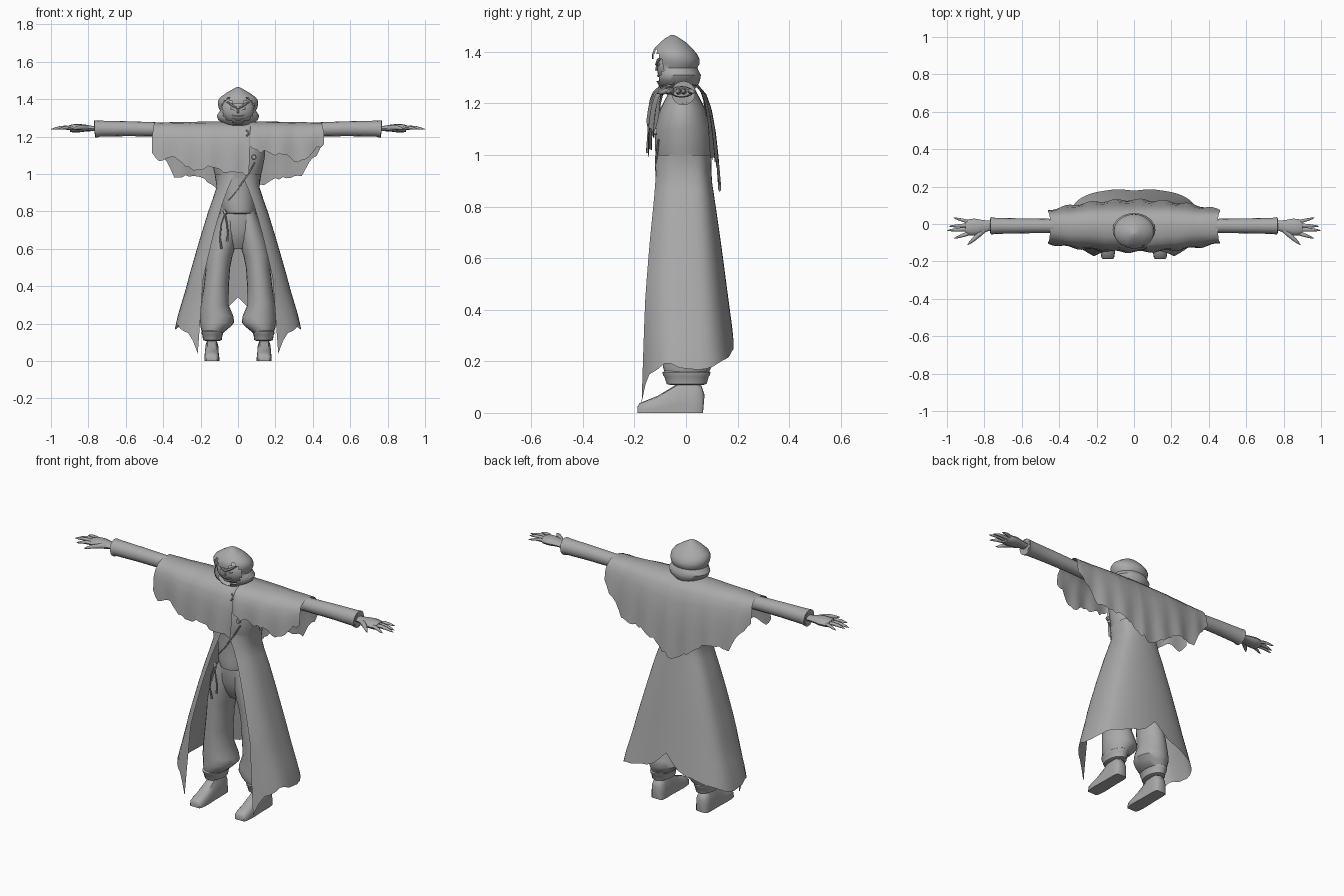
import bpy, bmesh, math, random
from mathutils import Vector

random.seed(4)
TAU = 2 * math.pi
grey = bpy.data.materials.new("cloth grey")
grey.diffuse_color = (0.4, 0.4, 0.4, 1)


def lerp(table, t):
    """Piecewise linear lookup; rows are (key, value, ...)."""
    if t <= table[0][0]:
        return table[0][1:]
    for a, b in zip(table, table[1:]):
        if t <= b[0]:
            f = (t - a[0]) / (b[0] - a[0])
            return tuple(p + (q - p) * f for p, q in zip(a[1:], b[1:]))
    return table[-1][1:]


def grid(name, rows, closed=False, caps=False, angle=45, skip=None):
    """Surface through rows of points, optionally closed round and capped."""
    bm = bmesh.new()
    vs = [[bm.verts.new(p) for p in r] for r in rows]
    n = len(rows[0])
    for i in range(len(rows) - 1):
        for j in range(n if closed else n - 1):
            k = (j + 1) % n
            if skip and skip(i, j):
                continue
            bm.faces.new((vs[i][j], vs[i][k], vs[i + 1][k], vs[i + 1][j]))
    if caps:
        bm.faces.new(vs[0])
        bm.faces.new(vs[-1])
    bmesh.ops.recalc_face_normals(bm, faces=bm.faces)
    me = bpy.data.meshes.new(name)
    bm.to_mesh(me)
    bm.free()
    me.materials.append(grey)
    me.shade_smooth()
    me.set_sharp_from_angle(angle=math.radians(angle))
    ob = bpy.data.objects.new(name, me)
    bpy.context.collection.objects.link(ob)
    return ob


def column(name, rings, n=20, skip=None):
    """Upright loft; rings are (z, centre x, half width, front y, back y)."""
    rows = []
    for z, cx, rx, yf, yb in rings:
        rows.append([(cx + rx * math.sin(TAU * j / n),
                      (yf + yb) / 2 - (yb - yf) / 2 * math.cos(TAU * j / n), z)
                     for j in range(n)])
    return grid(name, rows, True, True, skip=skip)


def tube(name, pts, radii, n=8, flat=1.0):
    """Round rod along points; flat squashes it along its second axis."""
    pts = [Vector(p) for p in pts]
    rows = []
    for i, p in enumerate(pts):
        d = (pts[min(i + 1, len(pts) - 1)] - pts[max(i - 1, 0)]).normalized()
        up = Vector((0, 0, 1)) if abs(d.z) < 0.9 else Vector((0, 1, 0))
        a = d.cross(up).normalized()
        b = a.cross(d)
        rows.append([p + radii[i] * (a * math.cos(TAU * j / n) + b * flat * math.sin(TAU * j / n))
                     for j in range(n)])
    return grid(name, rows, True, True)


# hood with a face opening that dips to a point at the brow
N = 40
hood = [(1.25, 0, .06, -.08, .03), (1.268, 0, .075, -.108, .045), (1.288, 0, .105, -.12, .054),
        (1.31, 0, .114, -.122, .058), (1.325, 0, .105, -.12, .05), (1.338, 0, .096, -.122, .044),
        (1.355, 0, .104, -.128, .053), (1.373, 0, .108, -.131, .052), (1.392, 0, .107, -.131, .042),
        (1.41, 0, .095, -.125, .028), (1.435, 0, .06, -.102, .003),
        (1.452, 0, .03, -.082, -.022), (1.466, 0, .004, -.057, -.047)]
opening = {1: (0, 2), 2: (0, 4), 3: (0, 5), 4: (0, 6), 5: (0, 6), 6: (0, 6), 7: (2, 5), 8: (3, 4)}


def in_opening(i, j):
    lo, hi = opening.get(i, (0, 0))
    return lo <= min(j, N - 1 - j) < hi


column("hood", hood, N, in_opening)

# mask inside the hood
column("mask", [(1.34 + .078 * math.sin(a), 0, .088 * math.cos(a) + .002,
                 -.045 - .068 * math.cos(a), .0 + .02 * math.cos(a))
                for a in [math.radians(d) for d in range(-80, 81, 16)]], 24)
for s, side in ((-1, "left"), (1, "right")):
    tube("brow_" + side, [(0, -.115, 1.35), (s * .028, -.109, 1.365), (s * .058, -.091, 1.385)],
         [.005, .007, .004], 6)
    tube("eye_" + side, [(s * .016, -.111, 1.34), (s * .034, -.105, 1.347), (s * .052, -.094, 1.36)],
         [.002, .005, .002], 6)
tube("nose", [(0, -.111, 1.35), (0, -.116, 1.327)], [.004, .006], 6)
for name, drop in (("upper_lip", .0), ("lower_lip", .018)):
    tube(name, [(x, -.108 + drop * .35 + 8 * x * x, 1.307 - drop + (7 + 160 * drop) * x * x)
                for x in (-.05, -.03, -.01, .01, .03, .05)],
         [.002, .004, .005, .005, .004, .002], 6)

# ragged shoulder cape: arched sections along x
front_hem = [(-.46, 1.12), (-.42, 1.07), (-.37, 1.10), (-.31, 1.06), (-.24, 1.025), (-.17, 1.035),
             (-.1, 1.02), (0, 1.0), (.058, 1.0), (.066, 1.15), (.12, 1.12), (.18, 1.105),
             (.25, 1.10), (.31, 1.06), (.36, 1.08), (.4, 1.12), (.46, 1.17)]
back_hem = [(0, .865), (.07, .89), (.15, .96), (.24, .985), (.34, .99), (.39, 1.07), (.46, 1.15)]
arch_front = [(1, 1), (.98, .75), (.94, .5), (.86, .28), (.72, .13), (.45, .03)]
arch_back = [(1, 1), (.95, .75), (.88, .5), (.77, .28), (.62, .13), (.38, .03)]
xs = sorted([-.46 + .92 * i / 46 for i in range(47)] + [.058, .066])
rows = []
for x in xs:
    ax = abs(x) / .46
    top = 1.283 - .008 * ax
    rag = random.uniform(-.012, .012)
    zf = lerp(front_hem, x)[0] + rag
    zb = lerp(back_hem, abs(x))[0] - rag
    yf, yb = -.15 + .045 * ax ** 2, .13 - .055 * ax ** 2
    fold = .006 * math.sin(x * 48)
    inset = 1 - .025 * ax                       # ends lean outward to the hem
    row = [(x * (inset + (1 - inset) * min(1, 2 * d)), yf * a + fold * d ** 1.5, top + (zf - top) * d)
           for a, d in arch_front]
    row.append((x * inset, -.01, top))
    row += [(x * (inset + (1 - inset) * min(1, 2 * d)), yb * a + fold * d ** 1.5, top + (zb - top) * d)
            for a, d in reversed(arch_back)]
    rows.append(row)
grid("cape", rows, angle=60)

# cross stitch and coat button
for s in (-1, 1):
    tube("stitch", [(.062 - s * .016, -.133, 1.203), (.062 + s * .016, -.122, 1.235)], [.005, .005], 6)
tube("button", [(.085, -.112, 1.09), (.085, -.126, 1.09)], [.013, .011], 12)

# upper coat and tunic
column("upper_coat", [(.9, 0, .105, -.095, .095), (.95, 0, .112, -.11, .095), (1.02, 0, .13, -.12, .1),
                      (1.1, 0, .145, -.122, .1), (1.18, 0, .145, -.1, .075), (1.255, 0, .08, -.06, .035)], 24)
column("tunic", [(.785, .005, .07, -.095, .08), (.79, .005, .084, -.112, .085), (.81, .003, .09, -.115, .085),
                 (.85, 0, .092, -.112, .085), (.92, 0, .095, -.112, .085), (1.0, 0, .11, -.115, .085)], 24)
tube("lapel", [(-.05, -.106, .86), (0, -.114, .92), (.05, -.115, .99), (.09, -.107, 1.06)],
     [.003, .005, .005, .004], 6)

# long coat skirt, open at the front
shape = [(.04, .35, -.172, .205), (.2, .335, -.167, .197), (.4, .275, -.16, .17), (.46, .26, -.157, .162),
         (.65, .205, -.142, .137), (.83, .15, -.124, .111), (.92, .113, -.117, .097), (1.0, .125, -.118, .1)]
hem = [(0, .04), (.05, .11), (.1, .15), (.18, .165), (.27, .2), (.38, .165), (.48, .175), (.58, .2),
       (.7, .215), (.8, .24), (.88, .25), (1, .34)]
M, rows = 40, []
for r in range(13):
    t = r / 12
    row = []
    for j in range(M + 1):
        u = 2 * j / M - 1                       # -1 and 1 at the front edges, 0 at the back
        low = lerp(hem, 1 - abs(u))[0]
        z = 1.0 + (low - 1.0) * t
        rx, yf, yb = lerp(shape, z)
        gap = lerp([(.04, .215), (.45, .185), (.7, .125), (.87, .075), (1.0, .02)], z)[0]
        th0 = math.asin(min(.95, gap / rx))
        th = math.pi + u * (math.pi - th0)
        c = math.cos(th)
        y = yf * (c / math.cos(th0)) ** .7 if c > 0 else yb * abs(c) ** .55
        row.append((rx * math.sin(th), y, z))
    rows.append(row)
grid("coat_skirt", rows)

# trousers seat
column("trouser_seat", [(.86, 0, .088, -.095, .075), (.78, 0, .098, -.098, .083), (.7, 0, .115, -.09, .08),
                        (.64, 0, .09, -.07, .07), (.6, 0, .05, -.045, .05)], 24)

for s, side in ((-1, "left"), (1, "right")):
    # baggy trouser leg and ankle cuff
    column("trouser_leg_" + side,
           [(z, s * cx, rx, yf, yb) for z, cx, rx, yf, yb in
            ((.8, .044, .05, -.085, .07), (.7, .066, .066, -.093, .085), (.62, .084, .073, -.092, .087),
             (.56, .1, .07, -.09, .086), (.5, .107, .065, -.09, .085),
             (.4, .116, .067, -.09, .085), (.3, .124, .074, -.088, .095), (.24, .115, .09, -.09, .108),
             (.205, .112, .092, -.09, .112), (.18, .122, .078, -.09, .1), (.15, .135, .055, -.08, .085))])
    column("ankle_cuff_" + side,
           [(z, s * .137, rx, yf, yb) for z, rx, yf, yb in
            ((.165, .05, -.08, .085), (.157, .058, -.092, .095), (.145, .057, -.088, .092),
             (.14, .054, -.084, .088), (.112, .05, -.075, .08), (.108, .04, -.06, .065))])
    # shoe, sections from heel to toe with a flat sole
    rows = []
    for y, h, w in ((.066, .07, .026), (.06, .105, .034), (.03, .122, .037), (-.03, .115, .037),
                    (-.07, .09, .038), (-.11, .066, .04), (-.15, .05, .039), (-.18, .038, .034),
                    (-.188, .025, .028)):
        sec = [(1, .0), (1, .3), (.92, .7), (.6, .95), (0, 1), (-.6, .95), (-.92, .7), (-1, .3), (-1, 0)]
        rows.append([(s * .14 + w * a, y + (.006 * b if y > .06 else 0), h * b) for a, b in sec])
    grid("shoe_" + side, rows, True, True)
    # sleeve with flared end
    tube("sleeve_" + side, [(s * x, -.01, z) for x, z in
                            ((.13, 1.228), (.3, 1.232), (.45, 1.239), (.6, 1.242), (.74, 1.242),
                             (.765, 1.24), (.768, 1.24), (.74, 1.242))],
         [.034, .036, .038, .04, .043, .047, .04, .034], 16)
    # palm
    tube("palm_" + side, [(s * .73, -.01, 1.243), (s * .78, -.01, 1.243), (s * .815, -.014, 1.245),
                          (s * .85, -.016, 1.245), (s * .885, -.018, 1.244), (s * .9, -.018, 1.243)],
         [.03, .028, .037, .045, .043, .034], 12, .5)
    # fingers and thumb
    for name, base, tip, r in (("index", (.875, -.047), (.962, -.077), .0105),
                               ("middle", (.885, -.028), (1.0, -.034), .011),
                               ("ring", (.885, -.008), (.99, -.012), .0105),
                               ("little", (.875, .01), (.965, .033), .0095),
                               ("thumb", (.80, -.03), (.89, -.112), .014)):
        bx, by = base
        tx, ty = tip
        tube(name + "_finger_" + side,
             [(s * (bx + (tx - bx) * f), by + (ty - by) * f, 1.245 + dz)
              for f, dz in ((0, -.002), (.3, .003), (.6, .002), (.85, -.003), (1, -.006))],
             [r, r, r * .8, r * .5, r * .1])

# hanging rope ends
tube("rope_knot", [(-.075, -.1, .805), (-.065, -.112, .785)], [.009, .009], 8)
tube("rope_end_long", [(-.07, -.11, .79), (-.09, -.115, .73), (-.097, -.113, .66), (-.088, -.11, .6)],
     [.004, .004, .004, .006], 6)
tube("rope_end_short", [(-.07, -.11, .79), (-.06, -.115, .74), (-.053, -.113, .68), (-.058, -.11, .64)],
     [.004, .004, .004, .006], 6)
